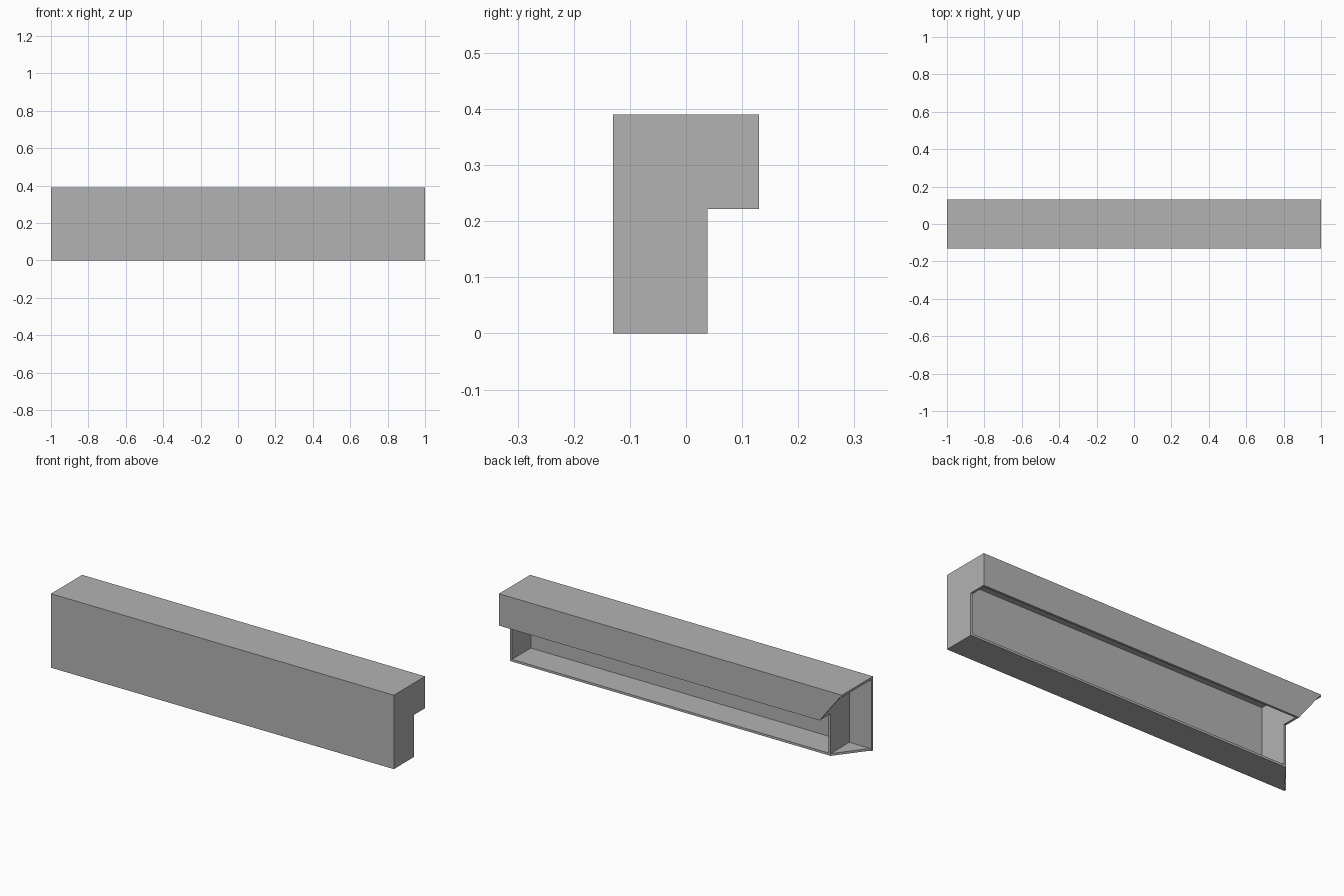
import bpy
import bmesh
from mathutils import Vector

cube = bpy.data.objects.get("Cube")
if cube:
    bpy.data.objects.remove(cube, do_unlink=True)

# Main dimensions
T = 0.012                      # sheet thickness
FRONT, STEP, BACK = -0.13, 0.038, 0.13
LEDGE, TOP = 0.222, 0.39
MITRE = -0.87                  # where the slanted ends meet the inner wall

grey = bpy.data.materials.new("plain_grey")
grey.use_nodes = True
colour = (0.45, 0.45, 0.45, 1)
grey.diffuse_color = colour
grey.node_tree.nodes["Principled BSDF"].inputs["Base Color"].default_value = colour


def panel(name, outline, axis, start, thickness=T):
    """Extrude a flat outline along one axis; outline uses the other two axes in order."""
    bm = bmesh.new()
    verts = []
    for a, b in outline:
        co = [a, b]
        co.insert(axis, start)
        verts.append(bm.verts.new(co))
    face = bm.faces.new(verts)
    out = bmesh.ops.extrude_face_region(bm, geom=[face])
    shift = Vector((0, 0, 0))
    shift[axis] = thickness
    moved = [g for g in out["geom"] if isinstance(g, bmesh.types.BMVert)]
    bmesh.ops.translate(bm, verts=moved, vec=shift)
    bmesh.ops.recalc_face_normals(bm, faces=bm.faces)
    mesh = bpy.data.meshes.new(name)
    bm.to_mesh(mesh)
    bm.free()
    mesh.materials.append(grey)
    obj = bpy.data.objects.new(name, mesh)
    bpy.context.collection.objects.link(obj)
    return obj


def rect(a0, a1, b0, b1):
    return [(a0, b0), (a1, b0), (a1, b1), (a0, b1)]


def mitre_x(fraction):
    return -1 + (MITRE + 1) * fraction


# Long sheets: front, top, mitred floor and mitred back lip
END = 1 - T
panel("front_panel", rect(-1, END, 0, TOP), 1, FRONT)
panel("top_panel", rect(-1, END, FRONT + T, BACK), 2, TOP - T)
panel("floor_panel", [(mitre_x(T / (STEP - FRONT)), FRONT + T), (END, FRONT + T),
                      (END, STEP), (MITRE, STEP)], 2, 0)
panel("back_lip", [(MITRE, LEDGE), (END, LEDGE), (END, TOP - T),
                   (mitre_x(T / (TOP - LEDGE)), TOP - T)], 1, BACK - T)


# Stepped walls: closed end and inner partition
def stepped(inset):
    return [(FRONT + inset, inset), (STEP, inset), (STEP, LEDGE),
            (BACK - inset, LEDGE), (BACK - inset, TOP - inset), (FRONT + inset, TOP - inset)]


panel("end_wall", stepped(0), 0, END)
panel("inner_wall", stepped(T), 0, MITRE)
